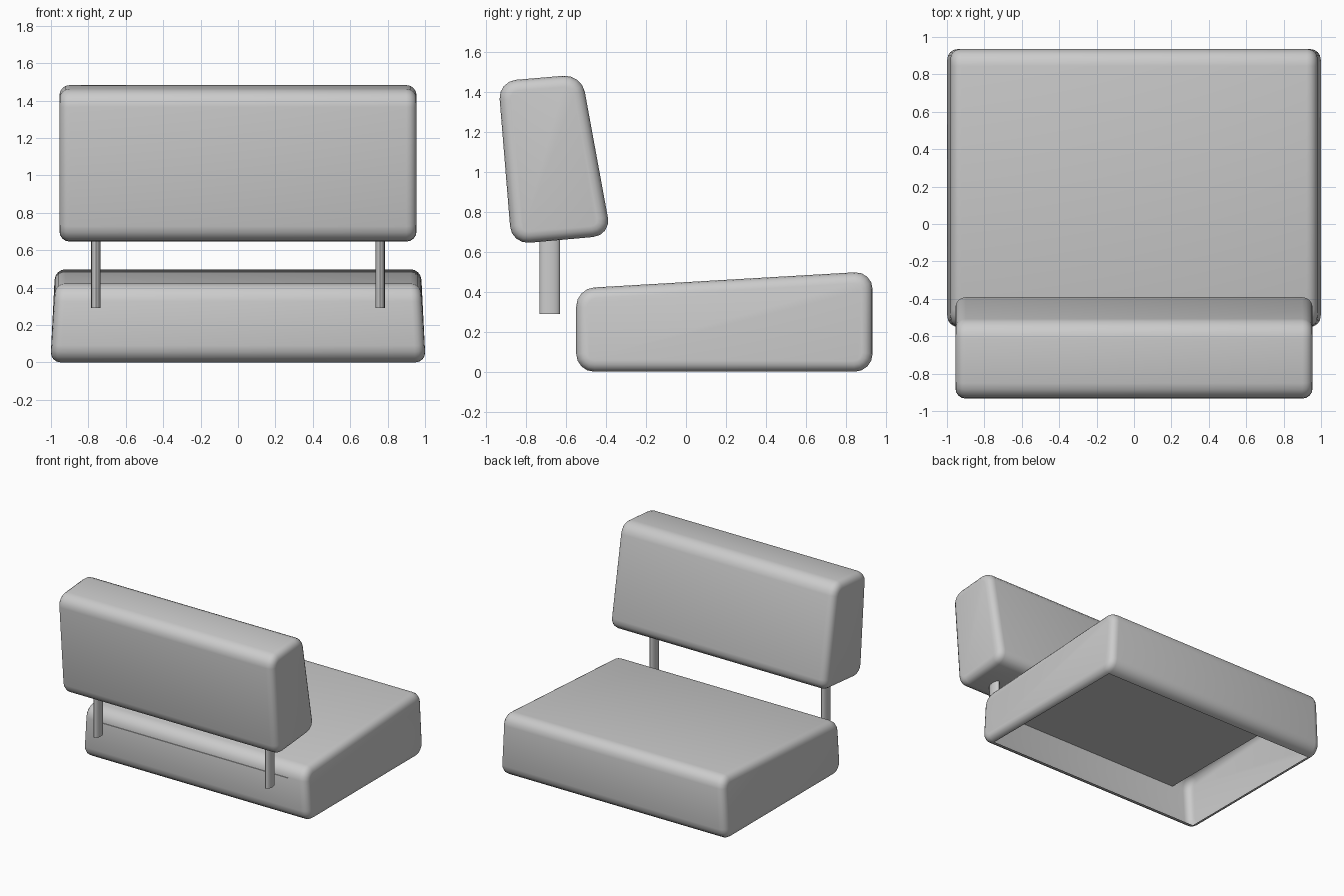
import bpy, bmesh
from math import radians

if "Cube" in bpy.data.objects:
    bpy.data.objects.remove(bpy.data.objects["Cube"])


def make_object(name, bm):
    mesh = bpy.data.meshes.new(name)
    bm.to_mesh(mesh)
    bm.free()
    obj = bpy.data.objects.new(name, mesh)
    bpy.context.collection.objects.link(obj)
    bpy.ops.object.select_all(action='DESELECT')
    obj.select_set(True)
    bpy.context.view_layer.objects.active = obj
    bpy.ops.object.shade_smooth_by_angle(angle=radians(40))
    return obj


def cushion(name, profile, half_low, half_high, open_bottom=False):
    """Side profile (y, z) listed low-back, low-front, high-front, high-back,
    stretched across x with its own half width low and high, then rounded."""
    bm = bmesh.new()
    halves = (half_low, half_low, half_high, half_high)
    left, right = [[bm.verts.new((s * h, y, z)) for h, (y, z) in zip(halves, profile)]
                   for s in (-1, 1)]
    bm.faces.new(left)
    bm.faces.new(right[::-1])
    for i in range(4):
        j = (i + 1) % 4
        bm.faces.new((left[i], right[i], right[j], left[j]))
    bmesh.ops.recalc_face_normals(bm, faces=bm.faces)
    # Large rounding along the width, then a tighter one around both ends
    long_edges = [e for e in bm.edges if abs(e.verts[0].co.x - e.verts[1].co.x) > 1]
    bmesh.ops.bevel(bm, geom=long_edges, offset=0.09, segments=4,
                    profile=0.5, affect='EDGES')
    bm.normal_update()
    caps = [f for f in bm.faces if abs(f.normal.x) > 0.9]
    rims = {e for f in caps for e in f.edges}
    bmesh.ops.bevel(bm, geom=list(rims), offset=0.055, segments=4,
                    profile=0.5, affect='EDGES')
    bm.normal_update()
    if open_bottom:
        floor = [f for f in bm.faces if f.normal.z < -0.999]
        bmesh.ops.delete(bm, geom=floor, context='FACES')
    return make_object(name, bm)


# Seat cushion: wedge rising to the far edge, hollow underneath
cushion("seat", [(-0.55, 0), (0.935, 0), (0.935, 0.503), (-0.55, 0.417)],
        1.003, 0.978, open_bottom=True)

# Backrest: leaning, thicker at the bottom
cushion("backrest", [(-0.874, 0.638), (-0.375, 0.683), (-0.523, 1.49), (-0.941, 1.455)],
        0.955, 0.955)

# Support plate inside the hollow seat
bm = bmesh.new()
corners = [(-0.83, -0.555), (-0.83, 0.86), (0.83, 0.86), (0.83, -0.555)]
bm.faces.new([bm.verts.new((x, y, 0.325)) for x, y in corners])
make_object("seat_plate", bm)

# Flattened posts under the backrest
for side, x in (("left", -0.76), ("right", 0.76)):
    bm = bmesh.new()
    bmesh.ops.create_cone(bm, cap_ends=True, segments=16, radius1=1, radius2=1, depth=1)
    bmesh.ops.scale(bm, vec=(0.025, 0.052, 0.43), verts=bm.verts)
    bmesh.ops.translate(bm, vec=(x, -0.683, 0.505), verts=bm.verts)
    make_object(side + "_post", bm)
